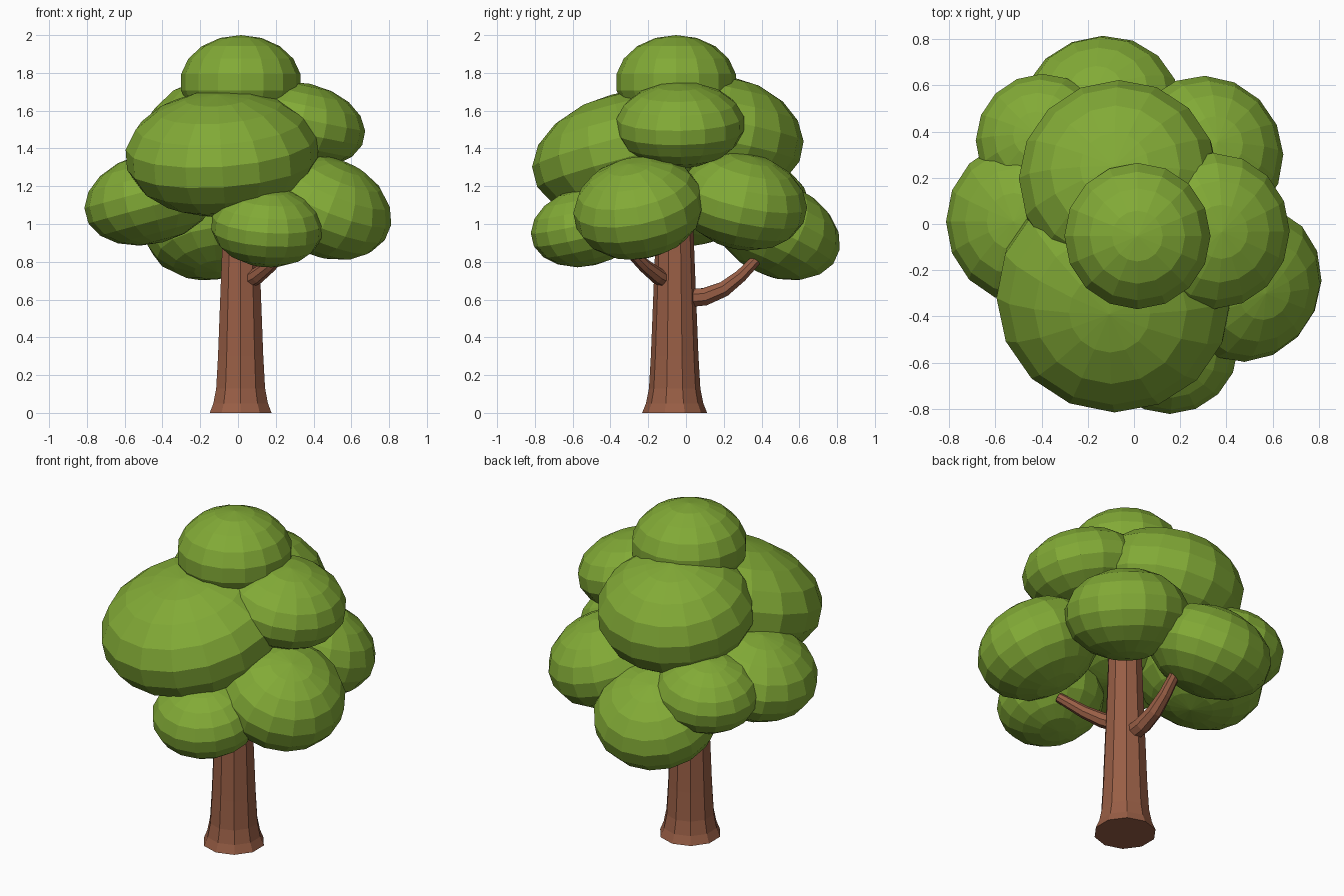
import bpy, bmesh, math
from mathutils import Vector, Matrix

if "Cube" in bpy.data.objects:
    bpy.data.objects.remove(bpy.data.objects["Cube"])


def material(name, rgb):
    m = bpy.data.materials.new(name)
    m.diffuse_color = (*rgb, 1)
    m.use_nodes = True
    m.node_tree.nodes["Principled BSDF"].inputs["Base Color"].default_value = m.diffuse_color
    return m


LEAF = material("leaf green", (0.223, 0.402, 0.037))
BARK = material("bark brown", (0.315, 0.112, 0.06))


def add_object(name, bm, mat):
    bmesh.ops.recalc_face_normals(bm, faces=bm.faces)
    me = bpy.data.meshes.new(name)
    bm.to_mesh(me)
    bm.free()
    me.materials.append(mat)
    ob = bpy.data.objects.new(name, me)
    bpy.context.collection.objects.link(ob)
    return ob


def leaf_clump(name, centre, radius, height, tilt):
    """Squashed low-poly ball that leans outward from the trunk."""
    c = Vector(centre)
    out = Vector((c.x, c.y, 0))
    axis = Vector((0, 0, 1)).cross(out).normalized()
    bm = bmesh.new()
    bmesh.ops.create_uvsphere(bm, u_segments=16, v_segments=9, radius=1)
    bm.transform(Matrix.Translation(c)
                 @ Matrix.Rotation(math.radians(tilt), 4, axis)
                 @ Matrix.Diagonal((radius, radius, height, 1)))
    add_object(name, bm, LEAF)


def tube(name, points, radii, sides):
    """Tapered faceted tube through the points, closed at both ends."""
    pts = [Vector(p) for p in points]
    bm = bmesh.new()
    rings = []
    for i, p in enumerate(pts):
        d = (pts[min(i + 1, len(pts) - 1)] - pts[max(i - 1, 0)]).normalized()
        rot = Vector((0, 0, 1)).rotation_difference(d)
        rings.append([bm.verts.new(p + rot @ Vector((
            radii[i] * math.cos(math.tau * (k + 0.5) / sides),
            radii[i] * math.sin(math.tau * (k + 0.5) / sides), 0)))
            for k in range(sides)])
    for a, b in zip(rings, rings[1:]):
        for k in range(sides):
            n = (k + 1) % sides
            bm.faces.new((a[k], a[n], b[n], b[k]))
    bm.faces.new(rings[0][::-1])
    bm.faces.new(rings[-1])
    add_object(name, bm, BARK)


# Trunk with flared foot
heights = [0, 0.05, 0.13, 0.3, 0.85, 1.4]
tube("trunk", [(0.014, -0.06, z) for z in heights],
     [0.172, 0.152, 0.136, 0.126, 0.104, 0.085], 10)

# Branches
tube("back_branch", [(0.015, -0.02, 0.605), (0.02, 0.1, 0.615), (0.02, 0.2, 0.655),
                     (0.02, 0.29, 0.725), (0.02, 0.42, 0.86)],
     [0.052, 0.05, 0.044, 0.036, 0.027], 8)
tube("front_branch", [(0.05, -0.10, 0.70), (0.10, -0.15, 0.725),
                      (0.17, -0.22, 0.78), (0.27, -0.32, 0.88)],
     [0.045, 0.043, 0.036, 0.028], 8)

# Foliage clumps: centre, radius, half height, outward tilt in degrees
leaf_clump("crown_top", (0.015, -0.052, 1.75), 0.321, 0.25, 0)
leaf_clump("crown_front", (-0.085, -0.31, 1.375), 0.515, 0.322, 15)
leaf_clump("crown_back", (-0.065, 0.19, 1.47), 0.437, 0.312, 12)
leaf_clump("crown_right", (0.335, -0.03, 1.525), 0.343, 0.222, 12)
leaf_clump("low_right", (0.475, -0.25, 1.085), 0.35, 0.258, 25)
leaf_clump("low_front", (0.155, -0.527, 0.985), 0.299, 0.208, 14)
leaf_clump("low_left", (-0.46, 0.01, 1.135), 0.36, 0.24, 15)
leaf_clump("low_back_left", (-0.395, 0.36, 1.13), 0.292, 0.205, 12)
leaf_clump("low_back", (-0.14, 0.48, 0.968), 0.352, 0.245, 25)
leaf_clump("low_back_right", (0.305, 0.3, 1.12), 0.345, 0.25, 18)
